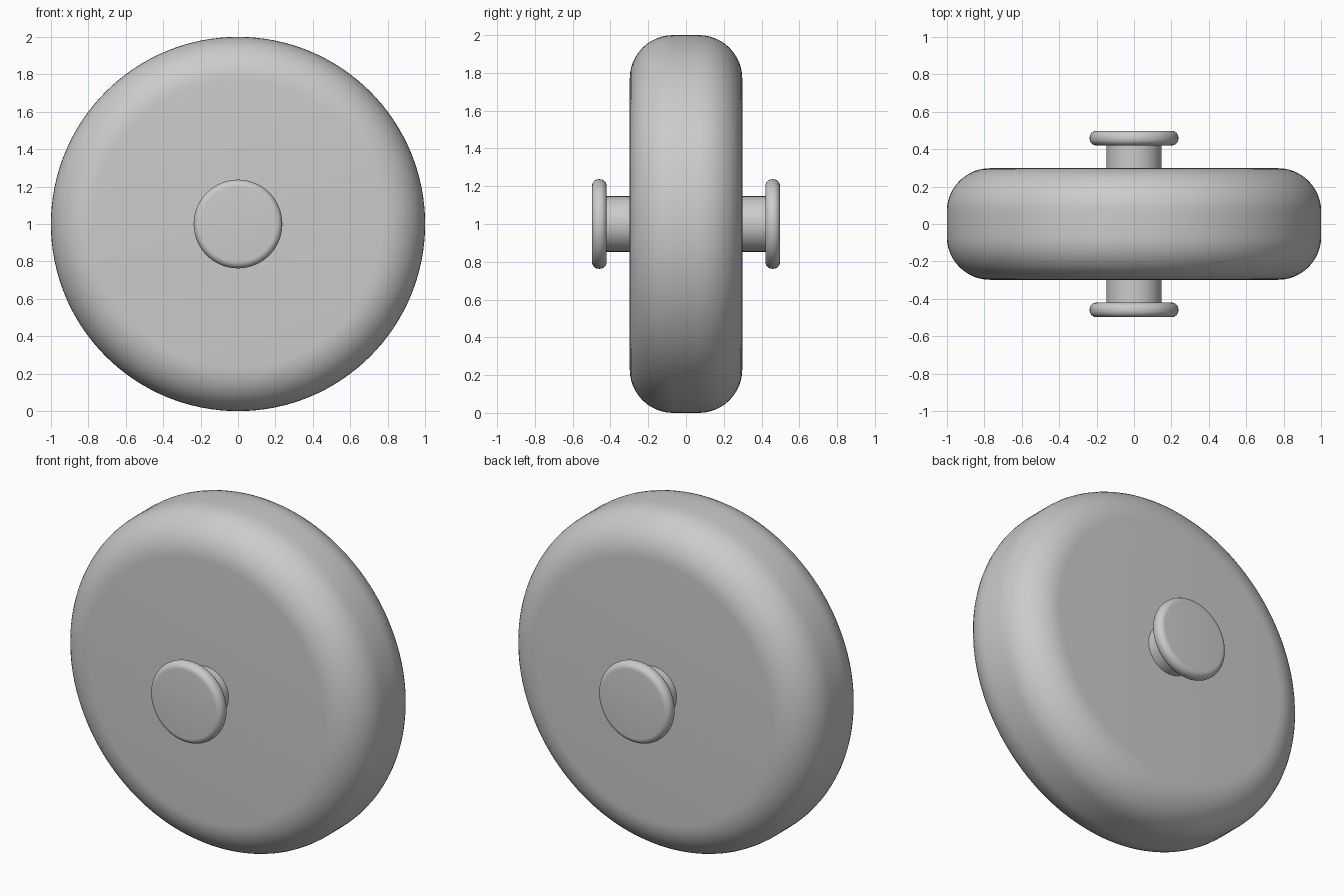
import bpy
import math
import bmesh
from mathutils import Matrix, Vector

old = bpy.data.objects.get("Cube")
if old:
    bpy.data.objects.remove(old, do_unlink=True)

grey = bpy.data.materials.new("plain_grey")
grey.use_nodes = True
colour = (0.6, 0.6, 0.6, 1)
grey.diffuse_color = colour
grey.node_tree.nodes["Principled BSDF"].inputs["Base Color"].default_value = colour


def rounded_disc(name, radius, y_min, y_max, fillet=0, steps=12, segments=128):
    """Disc along the y axis, with both rims rounded by the fillet."""
    bm = bmesh.new()
    bmesh.ops.create_cone(bm, cap_ends=True, segments=segments, radius1=radius,
                          radius2=radius, depth=y_max - y_min,
                          matrix=Matrix.Rotation(math.pi / 2, 4, "X"))
    if fillet:
        rims = [e for e in bm.edges if abs(e.verts[0].co.y - e.verts[1].co.y) < 1e-5]
        bmesh.ops.bevel(bm, geom=rims, offset=fillet, segments=steps,
                        profile=0.5, affect="EDGES", clamp_overlap=True)
    bmesh.ops.translate(bm, verts=bm.verts, vec=Vector((0, (y_min + y_max) / 2, 1)))
    bmesh.ops.recalc_face_normals(bm, faces=bm.faces)
    mesh = bpy.data.meshes.new(name)
    bm.to_mesh(mesh)
    bm.free()
    mesh.materials.append(grey)
    obj = bpy.data.objects.new(name, mesh)
    bpy.context.collection.objects.link(obj)
    bpy.ops.object.select_all(action="DESELECT")
    obj.select_set(True)
    bpy.context.view_layer.objects.active = obj
    bpy.ops.object.shade_smooth_by_angle(angle=math.radians(35))
    return obj


# Thick wheel with softly rounded shoulders
rounded_disc("wheel", 1.0, -0.298, 0.298, fillet=0.23)

# Axle stub and flanged cap on each side
for side, label in ((-1, "front"), (1, "back")):
    stub = sorted((side * 0.25, side * 0.45))
    cap = sorted((side * 0.42, side * 0.498))
    rounded_disc(label + "_axle", 0.147, *stub, segments=64)
    rounded_disc(label + "_axle_cap", 0.237, *cap, fillet=0.036, steps=8, segments=64)
